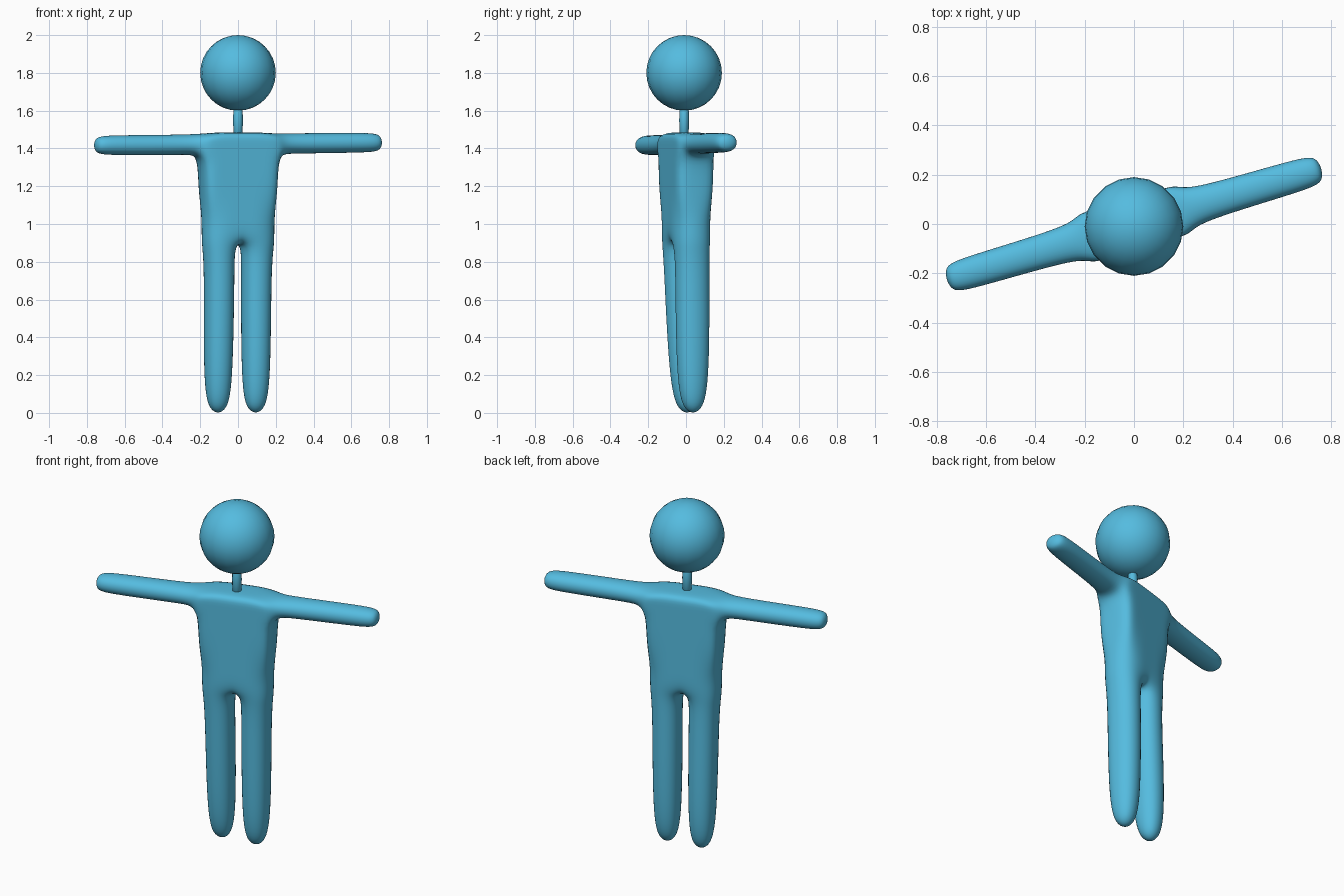
import bpy, bmesh, math
from mathutils import Matrix, Vector
from collections import Counter

if "Cube" in bpy.data.objects:
    bpy.data.objects.remove(bpy.data.objects["Cube"])

blue = bpy.data.materials.new("sky_blue")
blue.diffuse_color = (0.09, 0.50, 0.74, 1)
blue.use_nodes = True
blue.node_tree.nodes["Principled BSDF"].inputs["Base Color"].default_value = blue.diffuse_color
TURN = Matrix.Rotation(math.radians(16.5), 4, 'Z')


def ring_z(u0, u1, v0, v1, z):
    """Horizontal section of the body."""
    return [(u0, v0, z), (u1, v0, z), (u1, v1, z), (u0, v1, z)]


def ring_u(u, v, z0, z1):
    """Upright section across an arm."""
    return [(u, -v, z0), (u, v, z0), (u, v, z1), (u, -v, z1)]


def chain(rings, cells):
    cells += [(a, b) for a, b in zip(rings, rings[1:])]


cells = []
A, G, B = 0.203, 0.016, 0.104
cols = [-A, -G, G, A]
levels = [0.89, 1.0, 1.365, 1.485]

# torso: three columns, so that the legs leave a gap at the crotch
for u0, u1 in zip(cols, cols[1:]):
    chain([ring_z(u0, u1, -B, B, z) for z in levels], cells)

# legs: the left one leans slightly backwards
for s, lean in ((-1, 0.040), (1, 0.005)):
    def leg(inner, outer, v, shift, z):
        u0, u1 = sorted((s * inner, s * outer))
        return ring_z(u0, u1, shift - v, shift + v, z)
    chain([leg(G, A, B, 0, levels[0]),
           leg(0.017, 0.186, 0.098, lean * 0.15 + s * 0.004, 0.78),
           leg(0.017, 0.186, 0.098, lean * 0.8 + s * 0.004, 0.19),
           leg(0.045, 0.155, 0.055, lean + s * 0.004, -0.014)], cells)

# arms
for s, rise in ((-1, -0.004), (1, 0.010)):
    chain([ring_u(s * A, B, levels[2], levels[3]),
           ring_u(s * 0.27, 0.073, 1.363 + rise / 2, 1.479 + rise / 2),
           ring_u(s * 0.72, 0.073, 1.363 + rise, 1.479 + rise),
           ring_u(s * 0.797, 0.058, 1.373 + rise, 1.469 + rise)], cells)

# join the cells into one skin, dropping the faces two cells share
faces = []
for a, b in cells:
    faces += [a, b] + [[a[i], a[(i + 1) % 4], b[(i + 1) % 4], b[i]] for i in range(4)]
key = lambda f: frozenset(tuple(round(c, 4) for c in p) for p in f)
count = Counter(key(f) for f in faces)
bm = bmesh.new()
for f in faces:
    if count[key(f)] == 1:
        bm.faces.new([bm.verts.new(p) for p in f])
bmesh.ops.remove_doubles(bm, verts=bm.verts, dist=0.0005)
bmesh.ops.recalc_face_normals(bm, faces=bm.faces)

# firmer torso corners and shoulder line
crease = bm.edges.layers.float.new("crease_edge")
for e in bm.edges:
    p, q = (v.co for v in e.verts)
    on_side = all(abs(abs(c.x) - A) < 1e-3 for c in (p, q))
    if on_side and abs(p.z - q.z) > 0.05 and min(p.z, q.z) > 0.95:
        e[crease] = 0.35
    elif abs(p.z - levels[3]) < 1e-3 and abs(q.z - levels[3]) < 1e-3 and abs(p.y - q.y) < 1e-3 \
            and max(abs(p.x), abs(q.x)) < A + 1e-3:
        e[crease] = 0.35
bm.transform(TURN)
mesh = bpy.data.meshes.new("body")
bm.to_mesh(mesh)
bm.free()
body = bpy.data.objects.new("body", mesh)
bpy.context.collection.objects.link(body)
sub = body.modifiers.new("smooth", 'SUBSURF')
sub.levels = sub.render_levels = 3
mesh.materials.append(blue)
mesh.polygons.foreach_set("use_smooth", [True] * len(mesh.polygons))


def finish(name):
    ob = bpy.context.object
    ob.name = name
    ob.data.materials.append(blue)
    bpy.ops.object.shade_smooth()
    return ob


# neck: thin rounded rod
bpy.ops.mesh.primitive_uv_sphere_add(segments=12, ring_count=8, radius=0.026, location=(0, -0.01, 1.55))
neck = finish("neck")
for v in neck.data.vertices:
    v.co.z += 0.06 if v.co.z > 0.001 else -0.06 if v.co.z < -0.001 else 0

# head
bpy.ops.mesh.primitive_uv_sphere_add(segments=20, ring_count=16, radius=0.2, location=(0, -0.01, 1.8))
finish("head")
